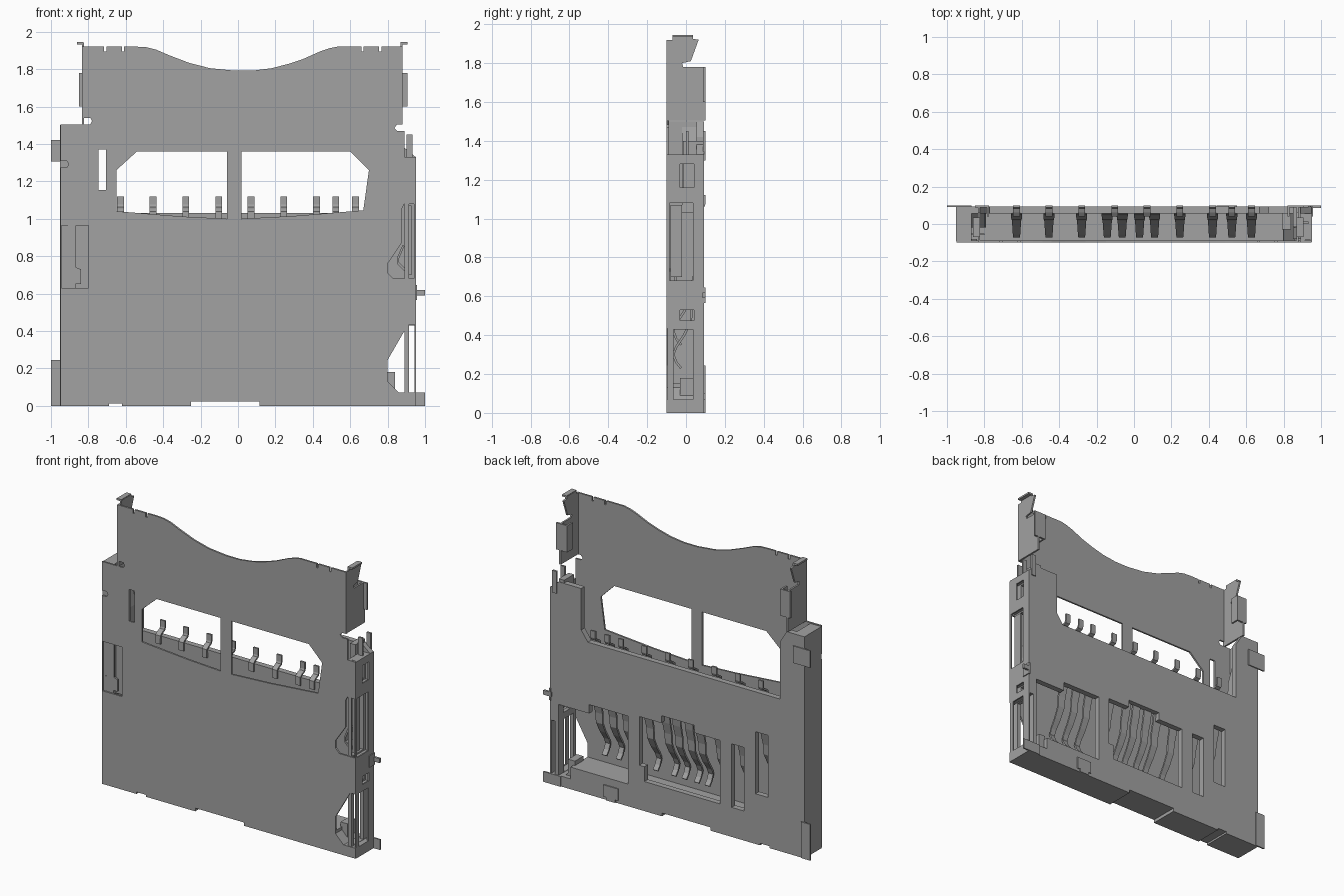
import bpy, bmesh, math
from mathutils import Vector

if "Cube" in bpy.data.objects:
    bpy.data.objects.remove(bpy.data.objects["Cube"], do_unlink=True)

GREY = (0.36, 0.36, 0.36, 1)
mat = bpy.data.materials.new("plain grey")
mat.use_nodes = True
mat.diffuse_color = GREY
mat.node_tree.nodes["Principled BSDF"].inputs["Base Color"].default_value = GREY


def finish(name, bm):
    bmesh.ops.recalc_face_normals(bm, faces=bm.faces)
    me = bpy.data.meshes.new(name)
    bm.to_mesh(me)
    bm.free()
    me.materials.append(mat)
    ob = bpy.data.objects.new(name, me)
    bpy.context.collection.objects.link(ob)
    return ob


def sheet(name, loops, a, b, axis="y"):
    """Flat outline with holes (first loop is the rim), extruded from a to b along axis."""
    bm = bmesh.new()
    place = (lambda p: (p[0], a, p[1])) if axis == "y" else (lambda p: (a, p[0], p[1]))
    for loop in loops:
        vs = [bm.verts.new(place(p)) for p in loop]
        for i, v in enumerate(vs):
            bm.edges.new((v, vs[(i + 1) % len(vs)]))
    normal = Vector((0, 1, 0)) if axis == "y" else Vector((1, 0, 0))
    bmesh.ops.triangle_fill(bm, use_beauty=True, edges=bm.edges[:], normal=normal)
    new = bmesh.ops.extrude_face_region(bm, geom=bm.faces[:])["geom"]
    bmesh.ops.translate(bm, vec=normal * (b - a),
                        verts=[g for g in new if isinstance(g, bmesh.types.BMVert)])
    return finish(name, bm)


def rect(u0, u1, v0, v1):
    return [(u0, v0), (u1, v0), (u1, v1), (u0, v1)]


def box(name, x0, x1, y0, y1, z0, z1):
    return sheet(name, [rect(x0, x1, z0, z1)], y0, y1)


def ribbon(name, x, path, widths, thick=0.012):
    """Bent metal strip following (y, z) points with a width at each point."""
    bm = bmesh.new()
    rows = [(bm.verts.new((x - w / 2, y, z)), bm.verts.new((x + w / 2, y, z)))
            for (y, z), w in zip(path, widths)]
    for (a, b), (c, d) in zip(rows, rows[1:]):
        bm.faces.new((a, b, d, c))
    ob = finish(name, bm)
    mod = ob.modifiers.new("thickness", "SOLIDIFY")
    mod.thickness = thick
    mod.offset = 0
    return ob


# Bottom edge shared by shell, back wall and floor
bottom = [(-0.95, 0), (-0.69, 0), (-0.69, 0.013), (-0.62, 0.013), (-0.62, 0),
          (-0.25, 0), (-0.25, 0.022), (0.115, 0.022), (0.115, 0), (0.95, 0)]

# Front metal shell
top = [(0.88, 1.92)]
for nx in (0.76, 0.665, -0.615, -0.71):
    if nx == -0.615:
        top += [(0.53, 1.92), (0.49, 1.912), (0.44, 1.895), (0.35, 1.855), (0.27, 1.828),
                (0.18, 1.805), (0.08, 1.792), (-0.02, 1.792), (-0.15, 1.805), (-0.26, 1.833),
                (-0.37, 1.875), (-0.44, 1.905), (-0.49, 1.917), (-0.54, 1.92)]
    top += [(nx + 0.006, 1.92), (nx + 0.006, 1.893), (nx - 0.006, 1.893), (nx - 0.006, 1.92)]
rim = bottom + [
    (0.95, 0.07), (0.86, 0.07), (0.80, 0.13), (0.80, 0.245), (0.91, 0.435), (0.95, 0.435),
    (0.95, 1.33), (0.89, 1.33), (0.89, 1.47), (0.85, 1.47), (0.835, 1.485), (0.85, 1.503), (0.88, 1.503),
] + top + [
    (-0.835, 1.92), (-0.835, 1.54), (-0.79, 1.54), (-0.78, 1.522), (-0.79, 1.505), (-0.95, 1.505),
    (-0.95, 1.31), (-0.915, 1.31), (-0.905, 1.292), (-0.915, 1.275), (-0.95, 1.275)]
sheet("front_shell", [
    rim,
    [(-0.65, 1.26), (-0.54, 1.36), (-0.06, 1.36), (-0.06, 1.0), (-0.3, 1.012), (-0.65, 1.04)],
    [(0.02, 1.36), (0.6, 1.36), (0.7, 1.26), (0.67, 1.045), (0.3, 1.015), (0.02, 1.0)],
    rect(-0.745, -0.705, 1.155, 1.37),
    [(0.80, 0.71), (0.83, 0.68), (0.942, 0.68), (0.942, 1.08), (0.89, 1.08),
     (0.875, 1.05), (0.875, 0.87), (0.80, 0.76)],
    rect(-0.945, -0.80, 0.63, 0.965),
], -0.1, -0.088)

# Latch lever and lock spring seen through the shell
sheet("side_lever", [[(-0.935, 0.65), (-0.84, 0.65), (-0.84, 0.73), (-0.865, 0.74), (-0.865, 0.965),
                      (-0.91, 0.965), (-0.91, 0.74), (-0.935, 0.73)]], -0.092, -0.08)
box("lever_bed", -0.95, -0.80, -0.06, -0.05, 0.62, 0.97)
sheet("lock_spring", [[(0.915, 1.07), (0.927, 1.07), (0.927, 0.70), (0.91, 0.70), (0.85, 0.76), (0.85, 0.79),
                       (0.88, 0.86), (0.89, 0.855), (0.862, 0.79), (0.862, 0.765), (0.915, 0.715)]],
      -0.08, -0.02)

# Plastic housing: back wall with contact windows, floor, side walls
sheet("back_wall", [
    bottom + [(0.95, 1.33), (0.89, 1.38), (0.72, 1.38), (0.72, 1.10), (0.67, 1.03), (-0.77, 1.03),
              (-0.77, 1.42), (-0.82, 1.5), (-0.95, 1.5)],
    [(0.37, 0.15), (0.80, 0.15), (0.80, 0.07), (0.89, 0.07), (0.89, 0.55), (0.66, 0.55),
     (0.66, 0.61), (0.37, 0.61)],
    rect(0.915, 0.943, 0.07, 0.43),
    [(0.247, 0.2), (-0.32, 0.2), (-0.32, 0.63), (-0.13, 0.63), (-0.13, 0.68), (0.12, 0.68),
     (0.12, 0.63), (0.285, 0.63), (0.285, 0.3), (0.247, 0.3)],
    rect(-0.5, -0.407, 0.2, 0.63),
    rect(-0.68, -0.586, 0.34, 0.76),
], 0.055, 0.093)
sheet("floor", [bottom + [(0.95, 0.068), (0.86, 0.068), (0.80, 0.13), (0.80, 0.15), (-0.95, 0.15)]], -0.09, 0.06)
box("floor_corner_block", 0.79, 0.84, -0.03, 0.06, 0.08, 0.18)

side_holes = [rect(-0.065, 0.035, 0.07, 0.43), rect(-0.085, 0.035, 0.68, 1.08),
              rect(-0.03, 0.04, 1.16, 1.28), rect(-0.03, 0.04, 0.475, 0.53)]
for name, x0, x1 in (("inner", 0.89, 0.915), ("outer", 0.943, 0.952)):
    sheet("right_wall_" + name, [rect(-0.095, 0.093, 0, 1.33)] + side_holes, x0, x1, "x")
for i, (z0, z1) in enumerate(((0.435, 0.465), (0.54, 0.67), (1.09, 1.15), (1.29, 1.33))):
    box(f"right_wall_bridge_{i}", 0.91, 0.946, -0.085, 0.07, z0, z1)
box("right_tower_shoulder", 0.85, 0.89, -0.015, 0.09, 1.08, 1.40)
sheet("left_wall", [rect(-0.09, 0.093, 0, 1.5)], -0.952, -0.87, "x")
sheet("left_guide_ramp", [[(-0.87, 1.03), (-0.79, 1.03), (-0.80, 1.2), (-0.87, 1.47)]], -0.02, 0.06)

# Folded shell wings at the upper corners
wing = [(-0.1, 1.505), (0.1, 1.505), (0.1, 1.78), (-0.015, 1.78), (-0.02, 1.80), (0.025, 1.81),
        (0.065, 1.92), (0.035, 1.925), (0.035, 1.94), (-0.07, 1.94), (-0.07, 1.92), (-0.1, 1.92)]
for side, x, s in (("right", 0.88, 1), ("left", -0.835, -1)):
    sheet(side + "_wing", [wing], x - s * 0.012, x, "x")
    edge = x + s * (0.025 if s > 0 else 0.015)
    box(side + "_wing_flange", *sorted((x - s * 0.06, edge)), 0.088, 0.1, 1.6, 1.78)
    box(side + "_wing_lip", *sorted((x - s * 0.01, x + s * 0.025)), -0.07, 0.035, 1.933, 1.945)
    box(side + "_wing_return", *sorted((x - s * 0.06, x - s * 0.048)), 0.04, 0.1, 1.6, 1.78)

# Solder tabs
box("left_tab_upper", -1, -0.87, 0.09, 0.1, 1.305, 1.42)
box("left_tab_lower", -1, -0.93, 0.09, 0.1, 0, 0.245)
box("right_tab_lower", 0.87, 1, 0.09, 0.1, 0, 0.07)
box("right_tab_middle", 0.94, 1, 0.085, 0.1, 0.59, 0.62)
box("right_tab_base", 0.945, 0.958, 0.04, 0.1, 0.565, 0.645)
box("switch_pin_rear", 0.90, 0.932, 0.087, 0.1, 1.3, 1.45)
box("switch_pin_middle", 0.90, 0.932, 0.0, 0.013, 1.3, 1.45)
box("rear_clip", 0.44, 0.55, 0.085, 0.1, 0.02, 0.1)
box("rear_clip_foot", 0.46, 0.53, 0.03, 0.1, 0.0, 0.05)

# Contacts: upright tails at the top and sprung beams inside
tail = [(0.045, 0.98), (0.045, 1.035), (0.065, 1.05), (0.088, 1.06), (0.094, 1.075), (0.094, 1.12)]
beam = [(0.06, 0.70), (0.05, 0.62), (0.03, 0.54), (0.025, 0.47), (-0.01, 0.40), (-0.05, 0.34),
        (-0.065, 0.30), (-0.05, 0.26), (-0.025, 0.23)]
beam_width = [0.06, 0.06, 0.055, 0.05, 0.045, 0.04, 0.036, 0.036, 0.036]
for i, x in enumerate((-0.628, -0.455, -0.28, -0.103, 0.07, 0.245, 0.42, 0.523, 0.628)):
    ribbon(f"contact_tail_{i}", x, tail, [0.036] * len(tail))
    lift = 0.12 if i == 0 else 0
    path = [(y, z + lift) for y, z in beam]
    forked = i in (3, 4)
    for k, dx in enumerate((-0.04, 0.04) if forked else (0,)):
        ribbon(f"contact_beam_{i}_{k}", x + dx, path, beam_width)
